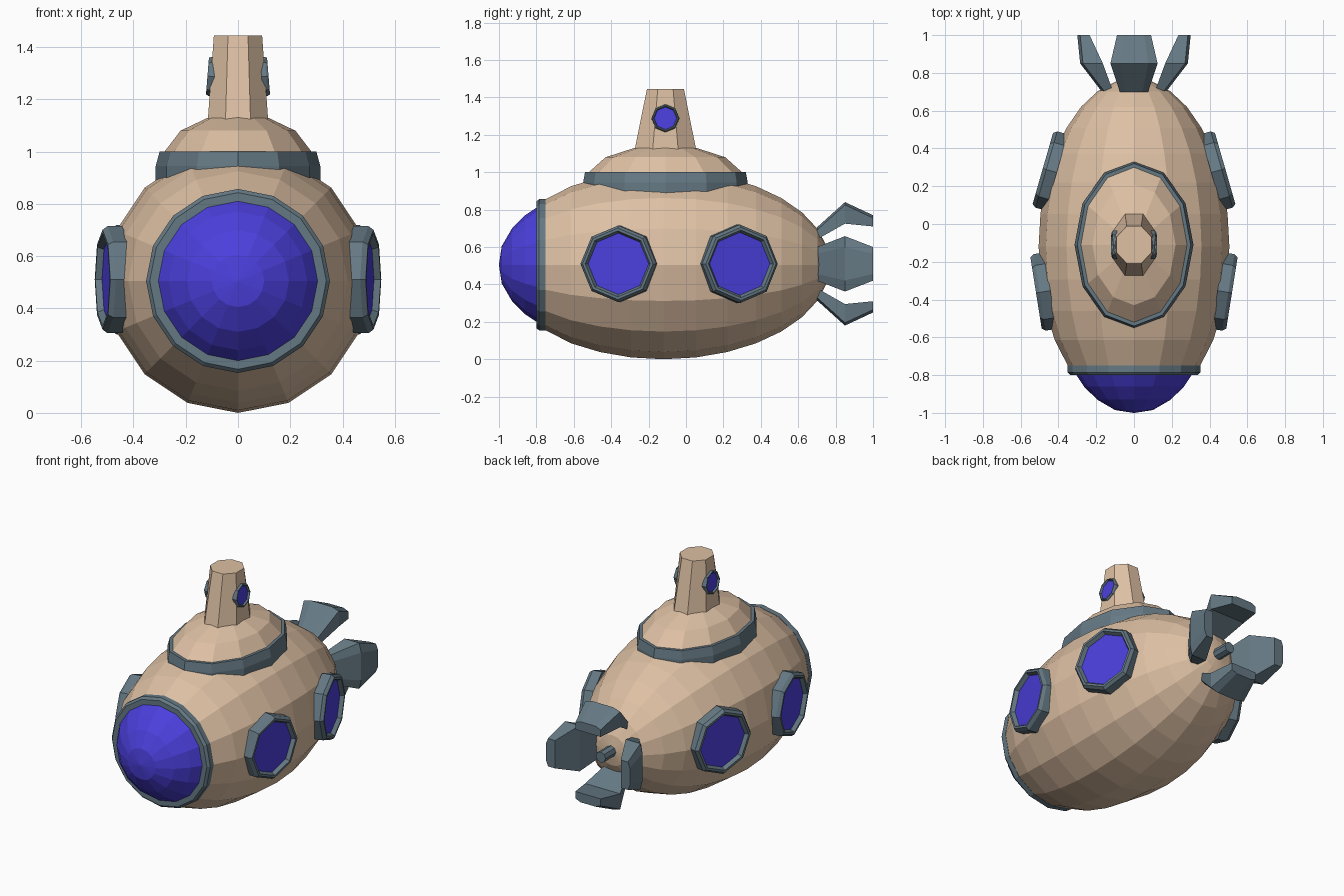
import bpy, bmesh, math
from mathutils import Matrix, Vector

if "Cube" in bpy.data.objects:
    bpy.data.objects.remove(bpy.data.objects["Cube"])


def material(name, rgb):
    m = bpy.data.materials.new(name)
    m.diffuse_color = (*rgb, 1)
    m.use_nodes = True
    m.node_tree.nodes["Principled BSDF"].inputs["Base Color"].default_value = m.diffuse_color
    return m


TAN = material("tan_paint", (0.73, 0.53, 0.37))
SLATE = material("slate_metal", (0.13, 0.19, 0.23))
BLUE = material("blue_glass", (0.07, 0.05, 0.72))


def loft(name, rings, mat, cap=True, loop=False, matrix=None):
    """Skin a list of equal-length point rings with flat faces."""
    bm = bmesh.new()
    rows = [[bm.verts.new(p) for p in r] for r in rings]
    pairs = list(zip(rows, rows[1:])) + ([(rows[-1], rows[0])] if loop else [])
    for a, b in pairs:
        n = len(a)
        for i in range(n):
            j = (i + 1) % n
            bm.faces.new((a[i], a[j], b[j], b[i]))
    if cap and not loop:
        bm.faces.new(rows[0])
        bm.faces.new(rows[-1])
    bmesh.ops.remove_doubles(bm, verts=bm.verts, dist=1e-5)
    bmesh.ops.recalc_face_normals(bm, faces=bm.faces)
    if matrix is not None:
        bm.transform(matrix)
    me = bpy.data.meshes.new(name)
    bm.to_mesh(me)
    bm.free()
    me.materials.append(mat)
    ob = bpy.data.objects.new(name, me)
    bpy.context.collection.objects.link(ob)
    return ob


def ellipse(n, rx, ry, h, turn=0.0):
    return [(rx * math.sin(2 * math.pi * (i + turn) / n),
             ry * math.cos(2 * math.pi * (i + turn) / n), h) for i in range(n)]


def stack(profile, n, turn=0.0):
    return [ellipse(n, rx, ry, h, turn) for rx, ry, h in profile]


# local z points along world +y, hull axis at z = 0.505
AXIS = Matrix.Translation((0, 0, 0.505)) @ Matrix.Rotation(-math.pi / 2, 4, 'X')

# hull: stretched low-poly sphere, cut off at the nose
hull = [(0.335, -0.78)]
for k in range(5, 17):
    a = math.pi * k / 16
    hull.append((max(0.505 * math.sin(a), 0.002), -0.12 - 0.89 * math.cos(a)))
loft("hull", stack([(r, r, y) for r, y in hull], 16), TAN, matrix=AXIS)

# nose window and its rim
nose = [(0.002, -1.0), (0.1, -0.985), (0.195, -0.93), (0.265, -0.86), (0.315, -0.785)]
loft("nose_window", stack([(r, r, y) for r, y in nose], 16), BLUE, matrix=AXIS)
rim = [(0.30, -0.80), (0.338, -0.80), (0.352, -0.785), (0.352, -0.75), (0.30, -0.75)]
loft("nose_rim", stack([(r, r, y) for r, y in rim], 16), SLATE, loop=True, matrix=AXIS)

# turret collar, dome and tower
TOWER = Matrix.Translation((0, -0.11, 0))
loft("turret_collar", stack([(0.315, 0.44, 0.89), (0.315, 0.44, 0.945),
                             (0.30, 0.43, 1.0), (0.28, 0.41, 1.0),
                             (0.28, 0.41, 0.89)], 12), SLATE, loop=True, matrix=TOWER)
loft("turret_dome", stack([(0.285, 0.415, 0.88), (0.285, 0.415, 0.995),
                           (0.22, 0.32, 1.08), (0.115, 0.165, 1.13)], 12), TAN, matrix=TOWER)
loft("tower", stack([(0.125, 0.178, 1.12), (0.1, 0.107, 1.445)], 8, 0.5), TAN, matrix=TOWER)


def porthole(name, centre, r, yaw, pitch, depth, lift):
    """Octagonal frame and pane facing outwards, on both sides."""
    for side, s in (("right", 1), ("left", -1)):
        d = Vector((s * math.cos(yaw), math.sin(yaw), math.sin(pitch)))
        m = (Matrix.Translation((s * centre[0], centre[1], centre[2]))
             @ d.to_track_quat('Z', 'Y').to_matrix().to_4x4())
        prof = [(r, -depth), (r, lift * 0.4), (r * 0.93, lift),
                (r * 0.86, lift), (r * 0.8, lift * 0.3), (r * 0.8, -depth)]
        loft(f"{name}_frame_{side}", stack([(a, a, h) for a, h in prof], 8), SLATE,
             loop=True, matrix=m)
        loft(f"{name}_pane_{side}", stack([(r * 0.83, r * 0.83, -0.01),
                                           (r * 0.83, r * 0.83, lift * 0.25)], 8), BLUE, matrix=m)


porthole("front_porthole", (0.487, -0.36, 0.51), 0.205, math.radians(-9), 0, 0.045, 0.032)
porthole("rear_porthole", (0.452, 0.285, 0.51), 0.21, math.radians(16), 0, 0.045, 0.032)
porthole("tower_porthole", (0.102, -0.11, 1.288), 0.075, 0, 0.08, 0.012, 0.015)


def fin(name, angle, outer, inner, half):
    """Bent hexagonal blade: sections at three stations along y."""
    rings = []
    for y, o, i, w in zip((0.70, 0.85, 1.0), outer, inner, half):
        rings.append([(-w, y, i), (-w, y, o - 0.015), (-w * 0.6, y, o),
                      (w * 0.6, y, o), (w, y, o - 0.015), (w, y, i)])
    m = Matrix.Translation((0, 0, 0.51)) @ Matrix.Rotation(angle, 4, 'Y')
    loft(name, rings, SLATE, matrix=m)


# tail fins and propeller shaft
for k, name in enumerate(("top", "right", "bottom", "left")):
    if k % 2 == 0:
        fin(name + "_fin", k * math.pi / 2, (0.195, 0.33, 0.26), (0.13, 0.215, 0.2), (0.075, 0.125, 0.09))
    else:
        fin(name + "_fin", k * math.pi / 2, (0.17, 0.285, 0.3), (0.11, 0.165, 0.235), (0.09, 0.148, 0.09))
loft("propeller_shaft", stack([(0.035, 0.035, 0.72), (0.035, 0.035, 0.87)], 8), SLATE, matrix=AXIS)
